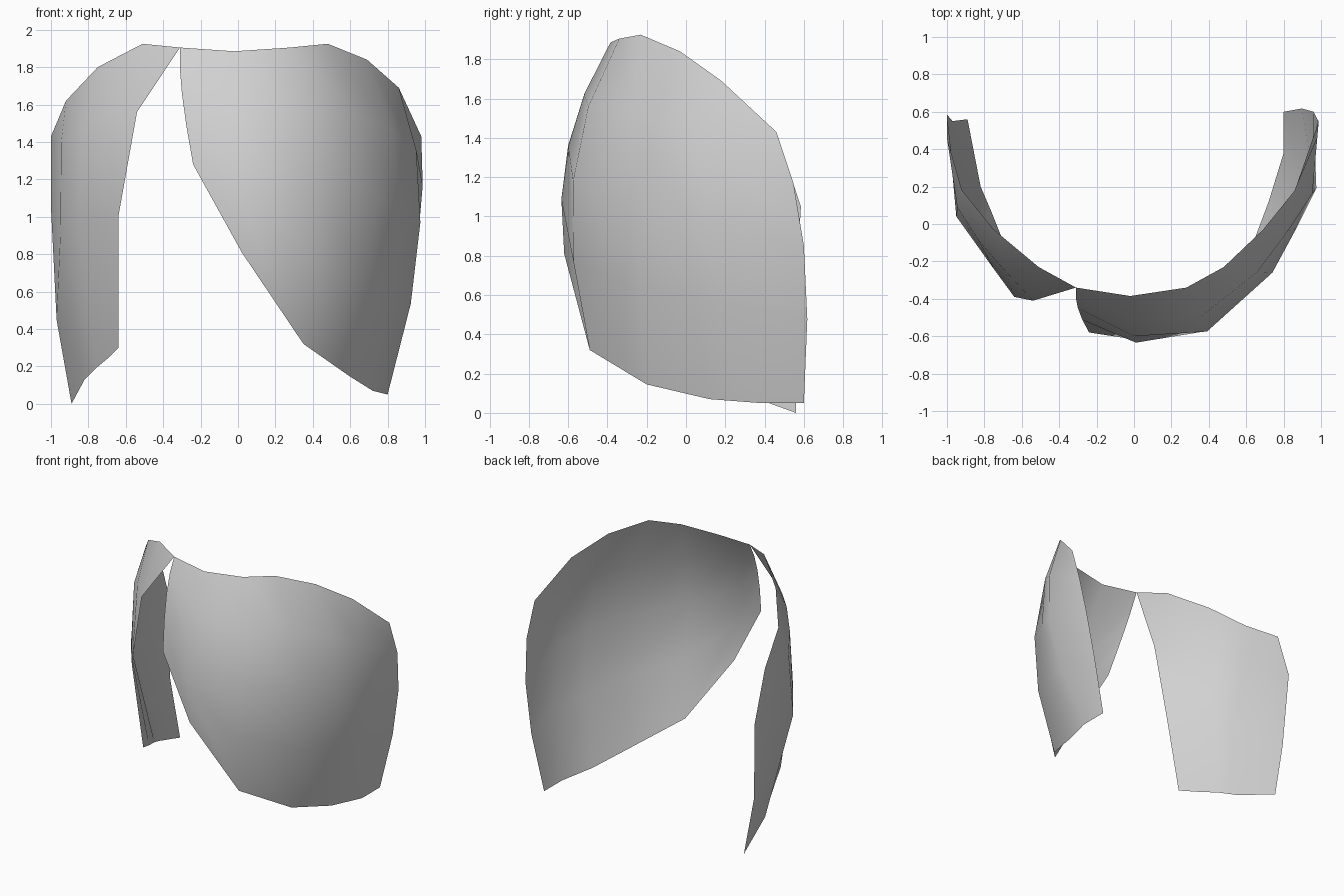
import bpy
from mathutils import Vector

if "Cube" in bpy.data.objects:
    bpy.data.objects.remove(bpy.data.objects["Cube"])

grey = bpy.data.materials.new("light_grey")
grey.diffuse_color = (0.64, 0.64, 0.64, 1)
grey.use_nodes = True
grey.node_tree.nodes["Principled BSDF"].inputs["Base Color"].default_value = grey.diffuse_color


def loft(name, columns, flip=False):
    """Skin a thin smooth sheet across equal-length columns of points."""
    n = len(columns[0])
    verts = [p for col in columns for p in col]
    faces = []
    for c in range(len(columns) - 1):
        for r in range(n - 1):
            a, b = c * n + r, (c + 1) * n + r
            f = (a, a + 1, b + 1, b)
            faces.append(f[::-1] if flip else f)
    mesh = bpy.data.meshes.new(name)
    mesh.from_pydata(verts, [], faces)
    mesh.materials.append(grey)
    mesh.shade_smooth()
    obj = bpy.data.objects.new(name, mesh)
    bpy.context.collection.objects.link(obj)
    return obj


def bow(top, belly, bottom, steps=4):
    """Curved column through three points."""
    a, b, c = Vector(top), Vector(belly), Vector(bottom)
    ts = [i / steps for i in range(steps + 1)]
    return [a * (2 * t - 1) * (t - 1) + b * 4 * t * (1 - t) + c * t * (2 * t - 1) for t in ts]


# Wide panel sweeping from the front around the right side: top, belly, bottom
wide = [
    ((-.31, -.34, 1.905), (-.30, -.45, 1.66), (-.24, -.58, 1.28)),
    ((-.02, -.385, 1.885), (0, -.60, 1.36), (.02, -.62, .81)),
    ((.28, -.34, 1.905), (.39, -.575, 1.18), (.35, -.49, .32)),
    ((.48, -.23, 1.925), (.74, -.26, 1.10), (.60, -.20, .145)),
    ((.69, -.03, 1.84), (.87, -.02, 1.05), (.72, .12, .07)),
    ((.86, .18, 1.69), (.975, .19, .97), (.80, .38, .05)),
    ((.98, .46, 1.43), (.96, .60, .85), (.80, .60, .05)),
]
loft("wide_side_panel", [bow(*c) for c in wide])

# Narrow panel down the left side, touching the wide one at its top corner
narrow = [
    ((-.31, -.34, 1.905), (-.54, -.41, 1.56), (-.64, -.39, 1.0), (-.64, -.25, .30)),
    ((-.51, -.23, 1.925), (-.69, -.25, 1.56), (-.75, -.24, 1.0), (-.70, -.09, .24)),
    ((-.75, -.03, 1.80), (-.83, -.09, 1.47), (-.85, -.10, .97), (-.76, .06, .19)),
    ((-.92, .18, 1.62), (-.945, .09, 1.40), (-.95, .04, .90), (-.82, .20, .13)),
    ((-1.0, .46, 1.43), (-1.0, .585, 1.05), (-.97, .55, .45), (-.89, .56, 0)),
]
loft("narrow_side_panel", narrow, flip=True)
